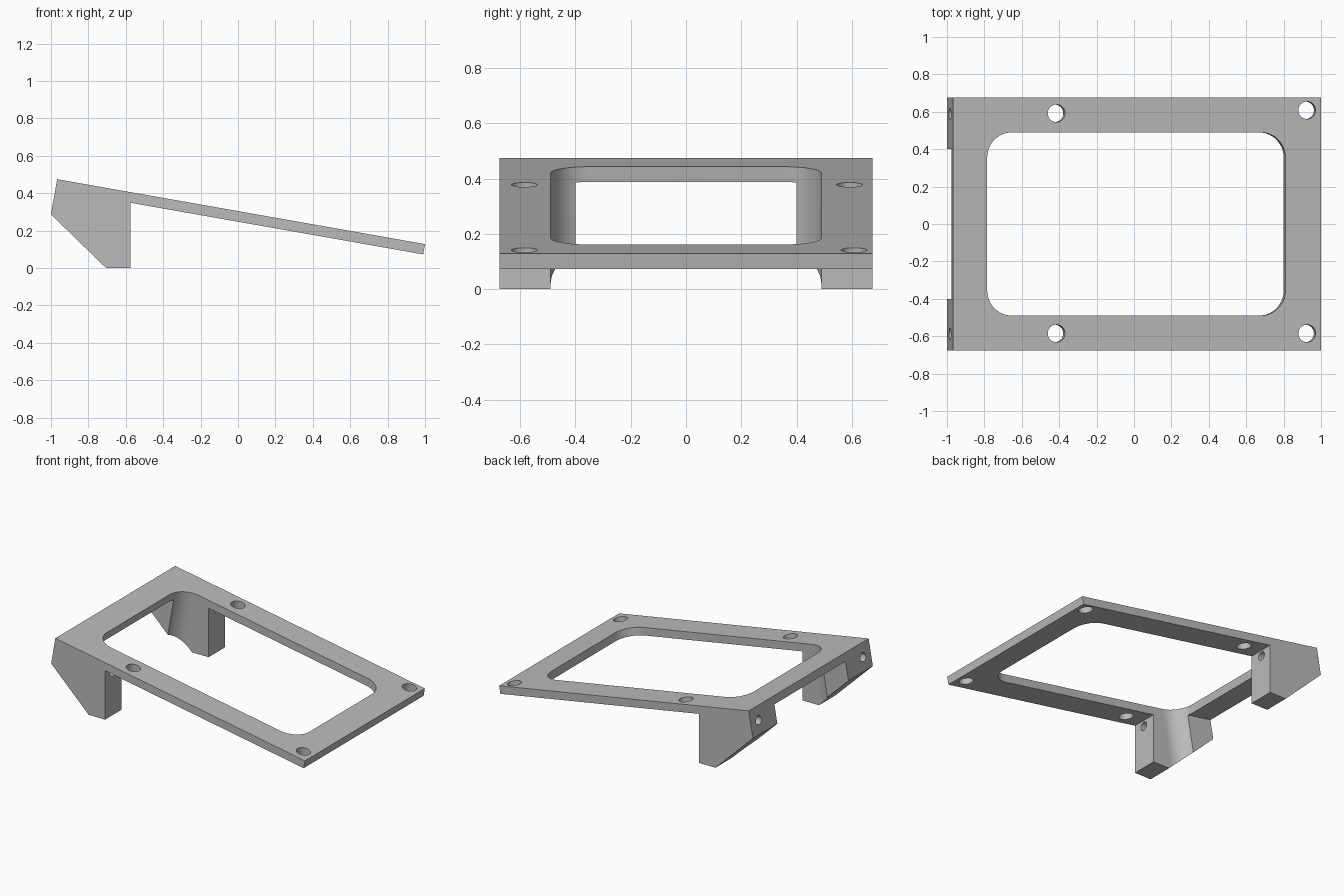
import bpy, bmesh, math
from mathutils import Matrix, Vector

if "Cube" in bpy.data.objects:
    bpy.data.objects.remove(bpy.data.objects["Cube"], do_unlink=True)

grey = bpy.data.materials.new("light_grey")
grey.use_nodes = True
colour = (0.5, 0.5, 0.5, 1)
grey.diffuse_color = colour
grey.node_tree.nodes["Principled BSDF"].inputs["Base Color"].default_value = colour

TILT = math.radians(10)
TOP_Z = 0.304       # plate top height at x = 0
HALF = 0.675        # half width
# Frame lying on the tilted plate top
PLATE = Matrix.Translation((0, 0, TOP_Z)) @ Matrix.Rotation(TILT, 4, 'Y')


def prism(name, points, direction, matrix=Matrix()):
    """Extrude a closed loop of points along a direction."""
    bm = bmesh.new()
    face = bm.faces.new([bm.verts.new(p) for p in points])
    ext = bmesh.ops.extrude_face_region(bm, geom=[face], use_keep_orig=True)
    verts = [g for g in ext["geom"] if isinstance(g, bmesh.types.BMVert)]
    bmesh.ops.translate(bm, verts=verts, vec=Vector(direction))
    bmesh.ops.recalc_face_normals(bm, faces=bm.faces)
    bm.transform(matrix)
    mesh = bpy.data.meshes.new(name)
    bm.to_mesh(mesh)
    bm.free()
    mesh.materials.append(grey)
    obj = bpy.data.objects.new(name, mesh)
    bpy.context.collection.objects.link(obj)
    return obj


def arc(cx, cy, r, start, sweep, steps):
    return [(cx + r * math.cos(start + sweep * i / steps),
             cy + r * math.sin(start + sweep * i / steps)) for i in range(steps + 1)]


def cut(target, cutter):
    cutter.hide_render = True
    mod = target.modifiers.new("cut", 'BOOLEAN')
    mod.operation = 'DIFFERENCE'
    mod.solver = 'EXACT'
    mod.object = cutter
    bpy.context.view_layer.objects.active = target
    bpy.ops.object.modifier_apply(modifier=mod.name)
    bpy.data.objects.remove(cutter, do_unlink=True)


# Tilted plate with legs, as one side profile
profile = [(-0.967, 0.475), (1, 0.128), (0.99, 0.073), (-0.575, 0.349),
           (-0.575, 0), (-0.705, 0), (-1, 0.287)]
frame = prism("tilted_frame", [(x, -HALF, z) for x, z in profile], (0, 2 * HALF, 0))

# Gap between the two legs, under the plate
gap = [(-0.3, -0.056), (-1.3, -0.056), (-1.3, -0.6), (-0.3, -0.6)]
gap = [(-0.7 if u > -1 else -1.3, v) for u, v in gap]
cut(frame, prism("leg_gap_cutter", [(u, -0.4, v) for u, v in gap], (0, 0.8, 0), PLATE))

# Rounded window square to the plate
cos = math.cos(TILT)
x0, x1, y1, r = -0.785 / cos, 0.81 / cos, 0.49, 0.135
corners = [(x1 - r, y1 - r), (x0 + r, y1 - r), (x0 + r, r - y1), (x1 - r, r - y1)]
loop = [p for i, (cx, cy) in enumerate(corners)
        for p in arc(cx, cy, r, i * math.pi / 2, math.pi / 2, 14)]
cut(frame, prism("window_cutter", [(u, v, 0.3) for u, v in loop], (0, 0, -1.2), PLATE))

# Screw holes through the plate
for x, y in [(-0.415, 0.592), (-0.415, -0.585), (0.925, 0.608), (0.925, -0.585)]:
    ring = arc(x / cos, y, 0.047, 0, math.tau, 32)[:-1]
    cut(frame, prism("screw_hole_cutter", [(u, v, 0.1) for u, v in ring], (0, 0, -0.2), PLATE))

# Long holes through the legs, parallel to the plate
for y in (-0.588, 0.588):
    ring = arc(y, -0.096, 0.03, 0, math.tau, 24)[:-1]
    cut(frame, prism("leg_hole_cutter", [(-1.2, v, w) for v, w in ring], (0.8, 0, 0), PLATE))

# Smooth the round walls, keep the edges crisp
bpy.ops.object.select_all(action='DESELECT')
frame.select_set(True)
bpy.context.view_layer.objects.active = frame
bpy.ops.object.shade_smooth_by_angle(angle=math.radians(30))
